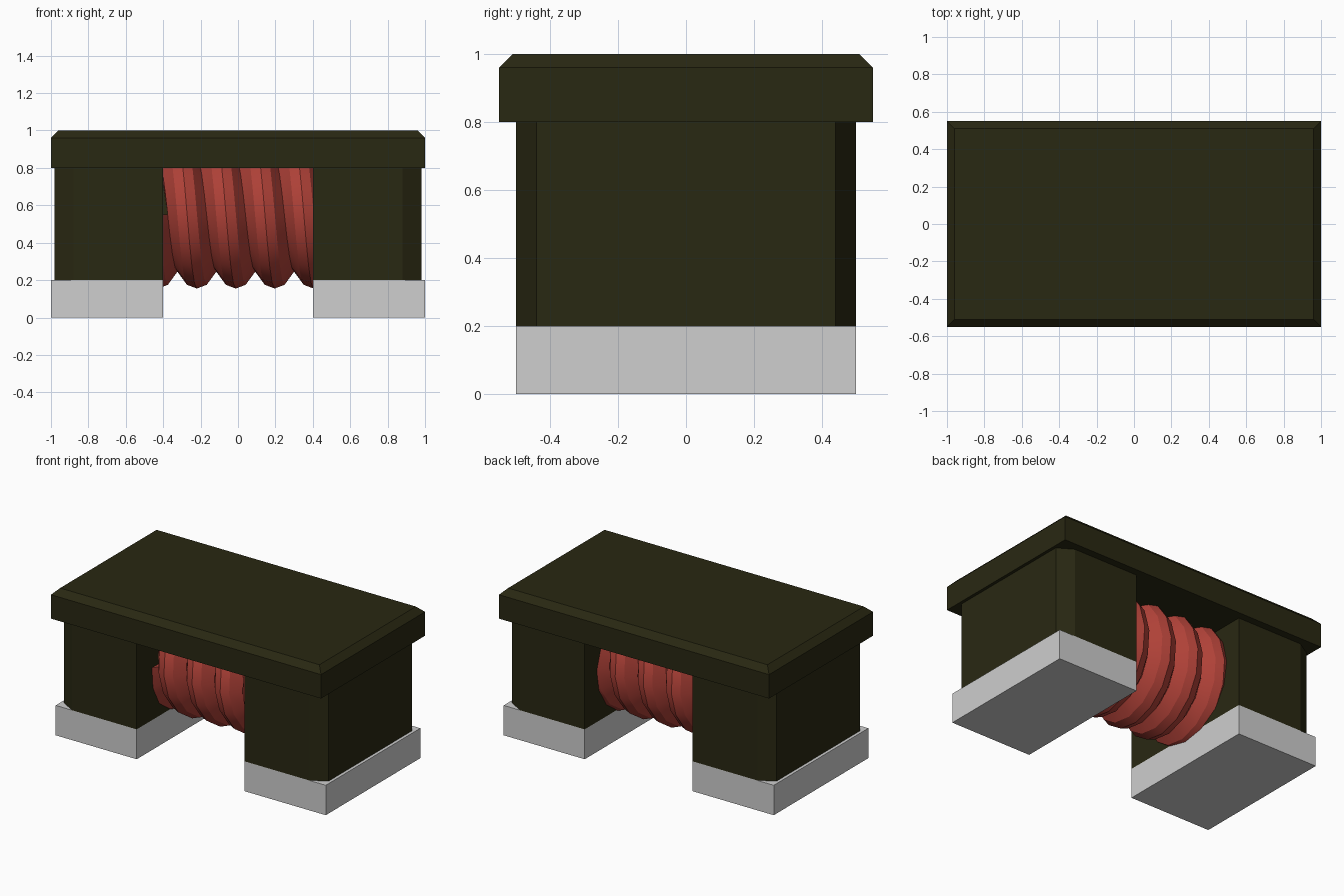
import bpy, bmesh
from math import pi, sin, cos, radians

cube = bpy.data.objects.get("Cube")
if cube:
    bpy.data.objects.remove(cube, do_unlink=True)


def material(name, rgb):
    m = bpy.data.materials.new(name)
    m.use_nodes = True
    m.diffuse_color = (*rgb, 1)
    m.node_tree.nodes["Principled BSDF"].inputs["Base Color"].default_value = (*rgb, 1)
    return m


ferrite = material("dark olive ferrite", (0.022, 0.021, 0.006))
metal = material("grey metal", (0.62, 0.62, 0.62))
copper = material("red enamel wire", (0.43, 0.053, 0.039))


def finish(name, bm, mat):
    bmesh.ops.recalc_face_normals(bm, faces=bm.faces)
    mesh = bpy.data.meshes.new(name)
    bm.to_mesh(mesh)
    bm.free()
    mesh.materials.append(mat)
    ob = bpy.data.objects.new(name, mesh)
    bpy.context.collection.objects.link(ob)
    return ob


def loft(name, rings, mat):
    """Skin a list of closed rings and cap both ends."""
    bm = bmesh.new()
    rows = [[bm.verts.new(p) for p in ring] for ring in rings]
    n = len(rows[0])
    for a, b in zip(rows, rows[1:]):
        for i in range(n):
            j = (i + 1) % n
            bm.faces.new((a[i], a[j], b[j], b[i]))
    bm.faces.new(rows[0])
    bm.faces.new(rows[-1])
    return finish(name, bm, mat)


def prism(name, outline, z0, z1, mat):
    return loft(name, [[(x, y, z) for x, y in outline] for z in (z0, z1)], mat)


def rect(hx, hy, z):
    return [(-hx, -hy, z), (hx, -hy, z), (hx, hy, z), (-hx, hy, z)]


# Top plate with a chamfered upper rim
loft("top_plate", [rect(1, 0.55, 0.8), rect(1, 0.55, 0.96), rect(0.96, 0.51, 1)], ferrite)

# Legs with cut outer corners, standing on metal pads
leg = [(0.4, -0.5), (0.88, -0.5), (0.98, -0.44), (0.98, 0.44), (0.88, 0.5), (0.4, 0.5)]
pad = [(0.4, -0.5), (1, -0.5), (1, 0.5), (0.4, 0.5)]
for side, s in (("left", 1), ("right", -1)):
    prism(side + "_leg", [(s * x, y) for x, y in leg], 0.2, 0.8, ferrite)
    prism(side + "_pad", [(s * x, y) for x, y in pad], 0, 0.2, metal)

# Round core between the legs
AXIS_Z, PITCH, STEPS, TURNS = 0.55, 0.208, 16, 5


def around(x, r, t):
    return (x, -r * sin(t), AXIS_Z + r * cos(t))


loft("core", [[around(x, 0.25, 2 * pi * i / STEPS) for i in range(STEPS)]
              for x in (-0.5, 0.5)], ferrite)

# Wire winding: a ridge section swept along a helix
section = [(-0.104, 0.24), (-0.104, 0.305), (-0.053, 0.375), (0, 0.395),
           (0.053, 0.375), (0.104, 0.305), (0.104, 0.24)]
rings = []
for k in range(STEPS * TURNS + 1):
    t = pi / 2 + 2 * pi * k / STEPS
    x = -0.48 + PITCH * k / STEPS
    rings.append([around(x + dx, r, t) for dx, r in section])
coil = loft("wire_coil", rings, copper)
bpy.context.view_layer.objects.active = coil
coil.select_set(True)
bpy.ops.object.shade_smooth_by_angle(angle=radians(30))
coil.select_set(False)
